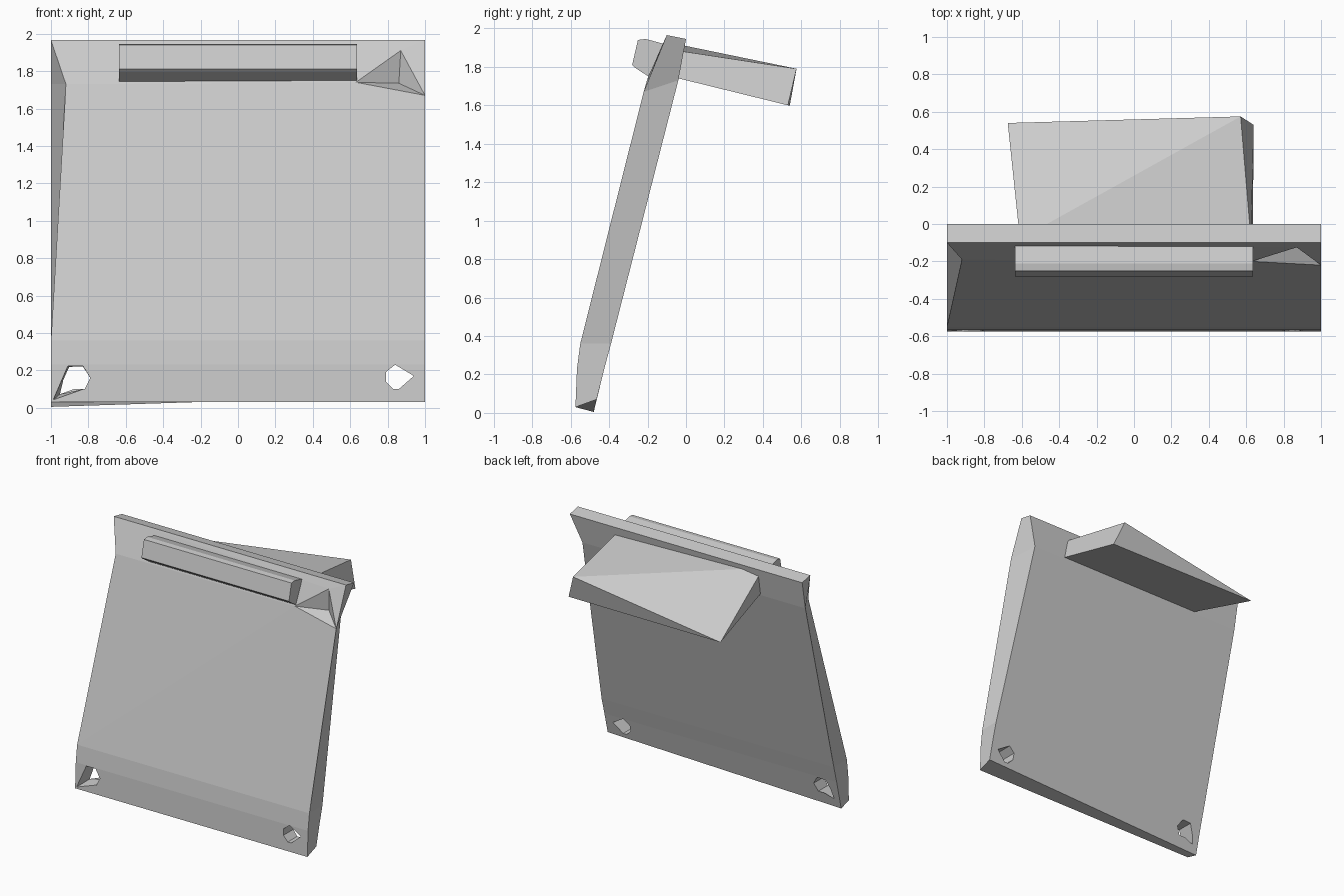
import bpy
import bmesh

cube = bpy.data.objects.get("Cube")
if cube:
    bpy.data.objects.remove(cube, do_unlink=True)

grey = bpy.data.materials.new("light_grey")
grey.use_nodes = True
colour = (0.6, 0.6, 0.6, 1)
grey.diffuse_color = colour
grey.node_tree.nodes["Principled BSDF"].inputs["Base Color"].default_value = colour


def make(name, verts, faces):
    """Mesh object with outward normals and the shared material."""
    mesh = bpy.data.meshes.new(name)
    mesh.from_pydata(verts, [], faces)
    bm = bmesh.new()
    bm.from_mesh(mesh)
    bmesh.ops.recalc_face_normals(bm, faces=bm.faces)
    bm.to_mesh(mesh)
    bm.free()
    mesh.materials.append(grey)
    obj = bpy.data.objects.new(name, mesh)
    bpy.context.collection.objects.link(obj)
    return obj


def loft(name, start, end):
    """Solid between two matching outlines."""
    n = len(start)
    faces = [list(range(n)), list(range(n, 2 * n))]
    faces += [(i, (i + 1) % n, (i + 1) % n + n, i + n) for i in range(n)]
    return make(name, start + end, faces)


# Leaning panel: rows run upward, each front left, front right, back right, back left
rows = [
    [(-1, -.575, .03), (1, -.575, .03), (1, -.465, .07), (-1, -.48, .005)],
    [(-1, -.567, .23), (1, -.567, .23), (1, -.425, .23), (-1, -.425, .23)],
    [(-1, -.55, .36), (1, -.55, .36), (1, -.39, .36), (-1, -.39, .36)],
    [(-.92, -.19, 1.73), (1, -.22, 1.67), (.92, -.04, 1.73), (-1, -.04, 1.73)],
    [(-1, -.1, 1.965), (1, -.1, 1.965), (1, 0, 1.945), (-1, 0, 1.945)],
]
verts = [v for row in rows for v in row]
faces = [(0, 1, 2, 3), (16, 17, 18, 19)]
for r in range(len(rows) - 1):
    for k in range(4):
        if k == 0 and r >= 2:
            continue
        a, b = r * 4 + k, r * 4 + (k + 1) % 4
        faces.append((a, b, b + 4, a + 4))

# Three-sided notch in the upper front corner
notch_edge, notch_peak, notch_deep = 20, 21, 22
verts += [(.63, -.2, 1.74), (.87, -.125, 1.91), (.86, -.11, 1.735)]
faces += [
    (8, 9, notch_edge), (8, notch_edge, 12), (9, 13, notch_edge),
    (12, notch_edge, notch_peak, 16), (16, notch_peak, 17),
    (notch_peak, 13, 17), (notch_edge, notch_deep, notch_peak),
    (notch_deep, 13, notch_peak), (notch_edge, 13, notch_deep),
]
panel = make("panel", verts, faces)

# Holes through the lower corners, the left one flaring toward the corner
left_front = [(-.99, .04), (-.91, .225), (-.83, .225), (-.79, .16), (-.82, .1)]
left_back = [(-.92, .1), (-.9, .215), (-.83, .22), (-.79, .16), (-.82, .1)]
right_hole = [(.94, .17), (.84, .23), (.79, .19), (.79, .14), (.83, .1), (.86, .1)]


def at_depth(outline, y):
    return [(x, y, z) for x, z in outline]


cutters = [
    loft("left_hole_cutter", at_depth(left_front, -.585), at_depth(left_back, -.36)),
    loft("right_hole_cutter", at_depth(right_hole, -.65), at_depth(right_hole, -.35)),
]
bpy.context.view_layer.objects.active = panel
for cutter in cutters:
    mod = panel.modifiers.new("hole", "BOOLEAN")
    mod.operation = "DIFFERENCE"
    mod.solver = "EXACT"
    mod.object = cutter
    bpy.ops.object.modifier_apply(modifier=mod.name)
    bpy.data.objects.remove(cutter, do_unlink=True)

# Front grip bar
profile = [(-.08, 1.91), (-.21, 1.945), (-.25, 1.94), (-.28, 1.81),
           (-.265, 1.795), (-.18, 1.74), (-.08, 1.74)]
loft("front_grip", [(-.635, y, z) for y, z in profile],
     [(.635, y, z) for y, z in profile])

# Rear wedge, falling to a low point on one end
make("rear_wedge", [
    (-.61, -.08, 1.925), (.625, -.08, 1.89), (.635, -.08, 1.75), (-.61, -.08, 1.75),
    (.57, .575, 1.79), (.64, .53, 1.6), (-.675, .54, 1.6)],
    [(0, 1, 2, 3), (0, 1, 4), (0, 4, 6), (1, 2, 5, 4),
     (4, 5, 6), (2, 3, 6, 5), (0, 3, 6)])
